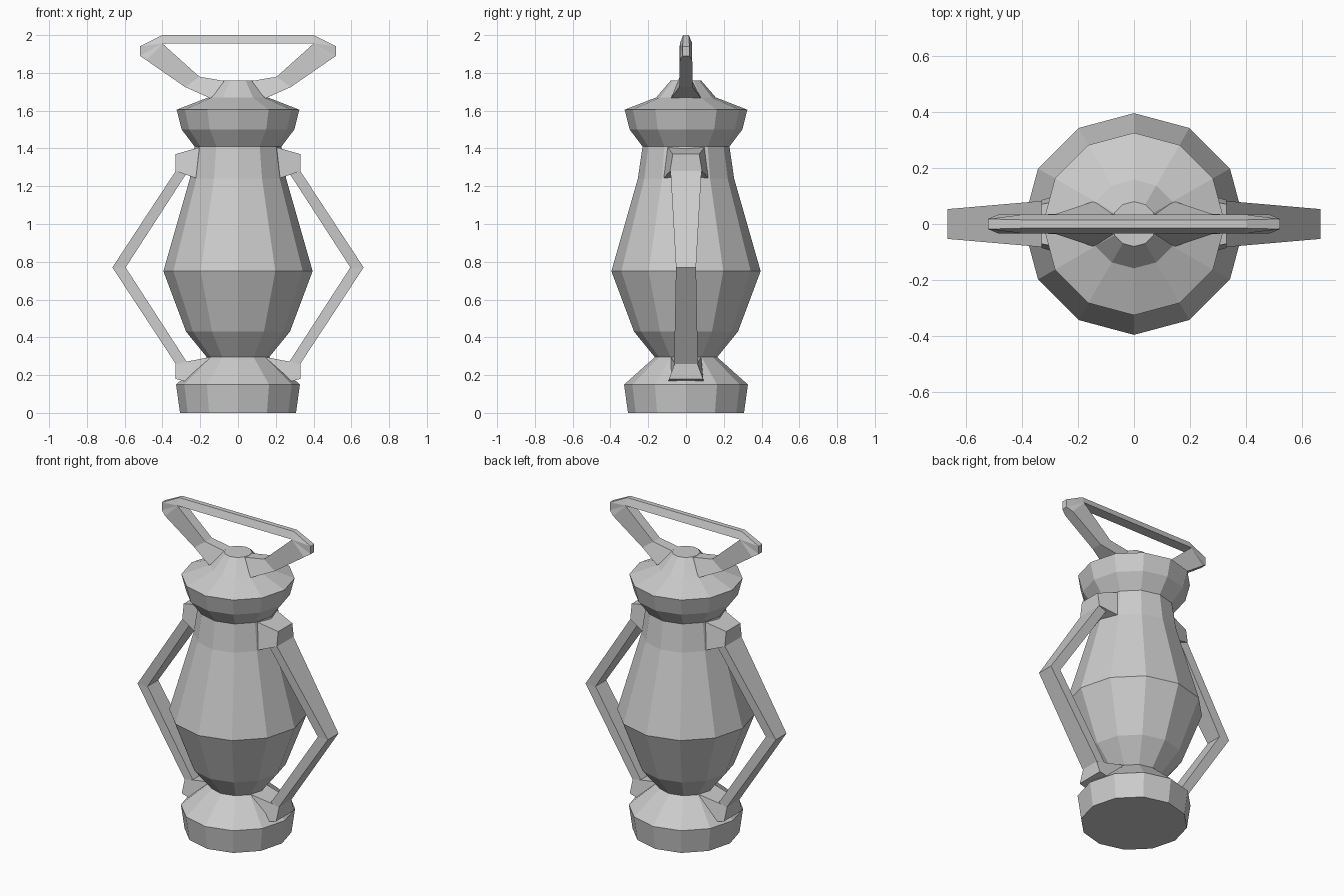
import bpy, bmesh
from math import cos, sin, tau

cube = bpy.data.objects.get("Cube")
if cube:
    bpy.data.objects.remove(cube)

grey = bpy.data.materials.new("grey metal")
grey.use_nodes = True
colour = (0.6, 0.6, 0.6, 1)
grey.diffuse_color = colour
grey.node_tree.nodes["Principled BSDF"].inputs["Base Color"].default_value = colour


def loft(name, rings, mirror=False):
    """Skin a list of equal-length point rings and cap both ends."""
    bm = bmesh.new()
    loops = [[bm.verts.new(p) for p in ring] for ring in rings]
    n = len(loops[0])
    for a, b in zip(loops, loops[1:]):
        for i in range(n):
            j = (i + 1) % n
            bm.faces.new((a[i], a[j], b[j], b[i]))
    bm.faces.new(loops[0])
    bm.faces.new(loops[-1])
    bmesh.ops.recalc_face_normals(bm, faces=bm.faces)
    mesh = bpy.data.meshes.new(name)
    bm.to_mesh(mesh)
    bm.free()
    mesh.materials.append(grey)
    obj = bpy.data.objects.new(name, mesh)
    bpy.context.collection.objects.link(obj)
    if mirror:
        mod = obj.modifiers.new("both sides", 'MIRROR')
        mod.use_clip = True
    return obj


def turned(name, profile, sides=12):
    """Faceted lathe part from (radius, height) pairs."""
    angles = [tau * i / sides for i in range(sides)]
    return loft(name, [[(r * cos(a), r * sin(a), z) for a in angles] for r, z in profile])


def section(x1, z1, w1, x2, z2, w2):
    """Cross-section spanning two points, each with its own half width."""
    return [(x1, -w1, z1), (x1, w1, z1), (x2, w2, z2), (x2, -w2, z2)]


# Turned body: foot, globe and cap
turned("base", [(0.307, 0), (0.328, 0.15), (0.165, 0.295)])
turned("globe", [(0.165, 0.295), (0.275, 0.43), (0.395, 0.75), (0.255, 1.24), (0.23, 1.41)])
turned("cap", [(0.23, 1.41), (0.298, 1.5), (0.325, 1.605), (0.158, 1.67), (0.08, 1.76)])

# Tapered brackets that hold the side guards
loft("upper_bracket", [
    section(0.19, 1.41, 0.10, 0.20, 1.235, 0.125),
    section(0.33, 1.37, 0.07, 0.33, 1.28, 0.085),
], mirror=True)
loft("lower_bracket", [
    section(0.14, 0.297, 0.08, 0.14, 0.13, 0.10),
    section(0.33, 0.26, 0.06, 0.33, 0.18, 0.09),
], mirror=True)

# Bent flat side guards
loft("side_guard", [
    section(0.33, 1.28, 0.082, 0.265, 1.28, 0.082),
    section(0.665, 0.77, 0.053, 0.595, 0.77, 0.053),
    section(0.33, 0.26, 0.063, 0.265, 0.26, 0.063),
], mirror=True)

# Carrying handle: flared foot, arm, chamfered corner and top bar
loft("handle_arm", [
    section(0.06, 1.755, 0.035, 0.145, 1.665, 0.08),
    section(0.205, 1.78, 0.033, 0.28, 1.725, 0.035),
    section(0.40, 1.955, 0.033, 0.485, 1.867, 0.033),
    section(0.401, 1.955, 0.033, 0.52, 1.89, 0.018),
    section(0.401, 1.956, 0.033, 0.52, 1.94, 0.018),
    section(0.40, 1.956, 0.033, 0.40, 2.0, 0.015),
], mirror=True)
loft("handle_bar", [section(s * 0.40, 1.956, 0.033, s * 0.40, 2.0, 0.015) for s in (-1, 1)])
